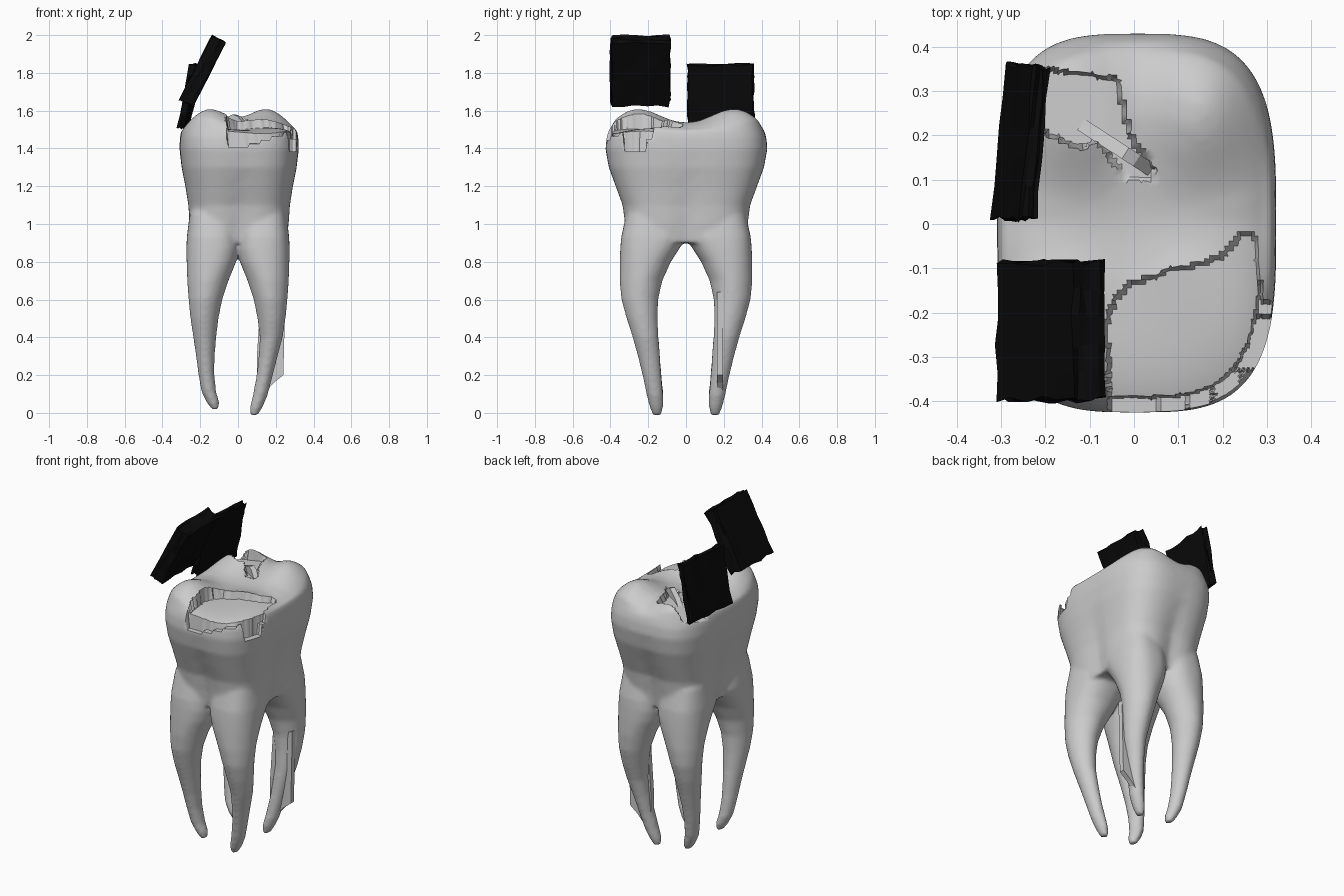
import bpy, bmesh, math, random
from mathutils import Matrix, Vector, Euler

if "Cube" in bpy.data.objects:
    bpy.data.objects.remove(bpy.data.objects["Cube"])

random.seed(4)
SEG = 64


def ring(bm, z, cx, cy, hx, hy, n, height=None, flute=0.0):
    # superellipse loop, optionally fluted in the middle of each side
    vs = []
    for i in range(SEG):
        a = 2 * math.pi * i / SEG
        c, s = math.cos(a), math.sin(a)
        x = hx * math.copysign(abs(c) ** (2 / n), c)
        y = hy * math.copysign(abs(s) ** (2 / n), s)
        k = 1 - flute * (math.exp(-(x / 0.06) ** 2) + math.exp(-(y / 0.07) ** 2))
        x, y = cx + x * k, cy + y * k
        vs.append(bm.verts.new((x, y, height(x, y) if height else z)))
    return vs


def loft(bm, rings):
    for a, b in zip(rings, rings[1:]):
        for i in range(SEG):
            j = (i + 1) % SEG
            bm.faces.new((a[i], a[j], b[j], b[i]))
    bm.faces.new(rings[0][::-1])
    bm.faces.new(rings[-1])


def add_object(name, bm):
    bmesh.ops.recalc_face_normals(bm, faces=bm.faces)
    me = bpy.data.meshes.new(name)
    bm.to_mesh(me)
    bm.free()
    ob = bpy.data.objects.new(name, me)
    bpy.context.collection.objects.link(ob)
    return ob


def inside(x, y, poly):
    hit = False
    for (x1, y1), (x2, y2) in zip(poly, poly[1:] + poly[:1]):
        if (y1 > y) != (y2 > y) and x < (x2 - x1) * (y - y1) / (y2 - y1) + x1:
            hit = not hit
    return hit


# crown: lofted rounded box with four cusps on the chewing surface
bm = bmesh.new()
rings = []
for z, hx, hy, n, flute in [(0.9, .258, .322, 2.8, .09), (1.0, .266, .33, 3.4, .07),
                            (1.1, .272, .342, 3.5, .05), (1.2, .287, .378, 3.4, .03),
                            (1.3, .306, .413, 3.3, .01), (1.4, .316, .429, 3.3, 0),
                            (1.46, .313, .423, 3.3, 0), (1.5, .305, .41, 3.3, 0)]:
    rings.append(ring(bm, z, 0.006, 0.002, hx, hy, n, flute=flute))
for s in (.96, .9, .82, .72, .6, .48, .36, .24, .12, .04):
    def top(x, y, s=s):
        g = sum(math.exp(-((x - cx) / .09) ** 2 / 2 - ((y - cy) / .12) ** 2 / 2)
                for cx in (-.15, .15) for cy in (-.26, .26))
        return 1.52 + .092 * g - .035 * s ** 8
    rings.append(ring(bm, 0, 0.006, 0.002, .303 * s, .405 * s, 3.3, height=top))
loft(bm, rings)

# roots: one tapering loft per quadrant (z, x inner, x outer, y inner, y outer)
ROOT = [(1.06, .01, .25, .01, .31), (.93, .0, .266, .0, .338), (.87, -.002, .268, .04, .343),
        (.8, .015, .267, .085, .346), (.7, .055, .264, .13, .347), (.6, .088, .257, .152, .337),
        (.5, .108, .247, .155, .31), (.4, .12, .232, .15, .278), (.3, .128, .218, .142, .25),
        (.2, .13, .206, .135, .225), (.1, .124, .193, .125, .203), (.04, .117, .175, .125, .188),
        (.0, .125, .155, .135, .172)]
for sx in (-1, 1):
    for sy in (-1, 1):
        rr = []
        for z, x0, x1, y0, y1 in ROOT:
            low = max(0, 1 - z / .4)
            bend = -.055 * low if sx > 0 else 0
            if sx < 0:
                bend = -.02 * max(0, 1 - z / .12)
            n = 1.85 + .75 * min(1, max(0, (z - .7) / .25))
            rr.append(ring(bm, z + (.018 if sx < 0 else -.012) * low,
                           sx * ((x0 + x1) / 2 + bend), sy * (y0 + y1) / 2,
                           (x1 - x0) / 2 + .005, (y1 - y0) / 2 + .005, n))
        loft(bm, rr)
tooth = add_object("tooth", bm)

# fuse and soften
m = tooth.modifiers.new("fuse", 'REMESH')
m.mode = 'VOXEL'
m.voxel_size = 0.011
m = tooth.modifiers.new("soften", 'SMOOTH')
m.factor = 0.5
m.iterations = 9
bpy.context.view_layer.objects.active = tooth
tooth.select_set(True)
for name in ("fuse", "soften"):
    bpy.ops.object.modifier_apply(modifier=name)

# broken corners: press the surface down to a floor inside a jagged outline
FRONT_CHIP = [(-.06, -.5), (-.06, -.2), (-.02, -.14), (.08, -.105), (.15, -.09), (.2, -.075),
              (.25, -.015), (.275, -.03), (.29, -.18), (.5, -.19), (.5, -.35), (.28, -.38), (.2, -.5)]
BACK_CHIP = [(-.5, .36), (-.2, .35), (-.04, .33), (-.01, .2), (.05, .12), (.04, .1), (-.02, .1),
             (-.08, .19), (-.12, .17), (-.21, .21), (-.5, .22)]


def front_floor(x, y):
    s = (abs(x / .31) ** 3.3 + abs(y / .425) ** 3.3) ** (1 / 3.3)
    if s > .92:                      # stepped outer rim
        if x > .2 and y > -.33:
            return 1.385 if y < -.21 else 1.45
        return 1.405 + .02 * int(max(0, x) / .06)
    return 1.505 - .035 * s ** 6 + .006 * math.sin(14 * x + 9 * y)


def back_floor(x, y):
    return min(1.53, 1.5 + .22 * (x + .2))


for v in tooth.data.vertices:
    x, y, z = v.co
    if z > 1.3:
        for poly, floor in ((FRONT_CHIP, front_floor), (BACK_CHIP, back_floor)):
            if inside(x, y, poly):
                v.co.z = min(z, floor(x, y))
bpy.ops.object.shade_smooth_by_angle(angle=math.radians(45))


# thin broken shards
def shard(name, pts, origin, u, v, thick):
    bm = bmesh.new()
    u, v = Vector(u).normalized(), Vector(v).normalized()
    n = u.cross(v)
    f = bm.faces.new([bm.verts.new(Vector(origin) + u * a + v * b - n * thick / 2) for a, b in pts])
    ext = bmesh.ops.extrude_face_region(bm, geom=[f])
    bmesh.ops.translate(bm, vec=n * thick,
                        verts=[g for g in ext['geom'] if isinstance(g, bmesh.types.BMVert)])
    return add_object(name, bm)


shard("root_shard", [(.12, .6), (.25, .64), (.245, .4), (.24, .2), (.19, .16), (.1, .06), (.1, .3)],
      (0, .18, 0), (1, 0, 0), (0, 0, 1), .03)
shard("chewing_surface_shard", [(0, 0), (.04, .03), (.12, .06), (.15, .05), (.2, 0)],
      (-.12, .225, 1.52), (.17, -.11, 0), (0, 0, 1), .03)

# two black rough-edged plates
black = bpy.data.materials.new("black")
black.diffuse_color = (0.003, 0.003, 0.003, 1)
black.use_nodes = True
black.node_tree.nodes["Principled BSDF"].inputs["Base Color"].default_value = black.diffuse_color


def plate(name, size, loc, rot):
    bm = bmesh.new()
    bmesh.ops.create_cube(bm, size=1)
    bmesh.ops.subdivide_edges(bm, edges=bm.edges[:], cuts=4, use_grid_fill=True)
    for v in bm.verts:
        v.co = Vector([c * s for c, s in zip(v.co, size)])
        v.co += Vector((random.uniform(-.003, .003), random.uniform(-.01, .007),
                        random.uniform(-.009, .006)))
    R = Euler([math.radians(a) for a in rot]).to_matrix().to_4x4()
    bm.transform(Matrix.Translation(loc) @ R)
    add_object(name, bm).data.materials.append(black)


plate("back_plate", (.038, .345, .345), (-.256, .185, 1.678), (0, 11, -5))
plate("front_plate", (.082, .31, .376), (-.187, -.24, 1.811), (0, 27, 0))
